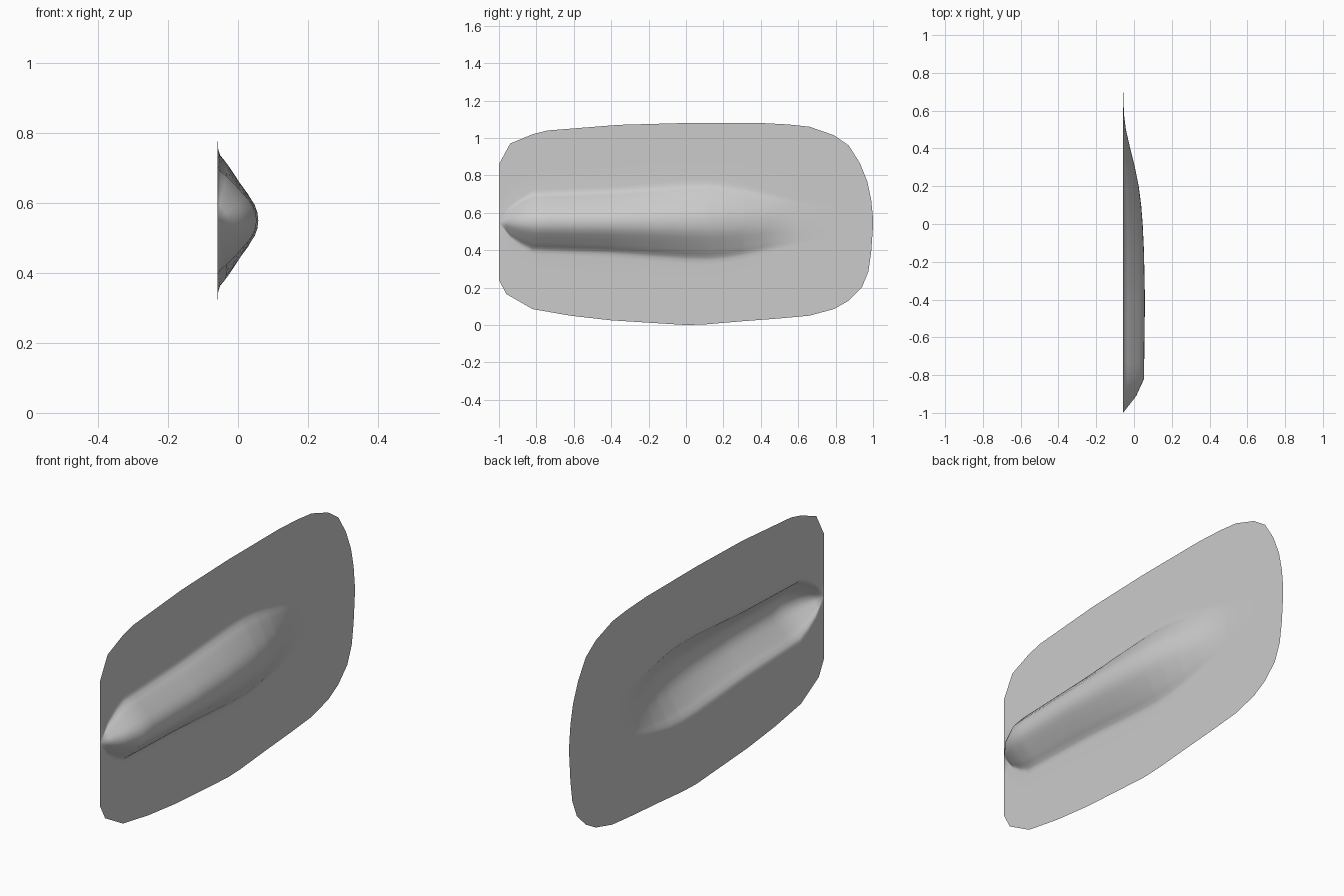
import bpy, bmesh

if "Cube" in bpy.data.objects:
    bpy.data.objects.remove(bpy.data.objects["Cube"])

SHEET_X = -0.058
SPINE_Z = 0.55

# Control points along the length (y, value)
TOP = [(-1, .86), (-.94, .97), (-.82, 1.02), (-.74, 1.04), (-.36, 1.07), (0, 1.08), (.4, 1.08),
       (.55, 1.072), (.66, 1.06), (.79, 1.015), (.87, .96), (.93, .865), (.97, .765), (.99, .67), (1, .57)]
BOTTOM = [(-1, .24), (-.96, .165), (-.82, .085), (-.62, .05), (-.4, .025), (0, 0), (.1, .003),
          (.3, .02), (.5, .035), (.66, .05), (.79, .085), (.87, .13), (.94, .2), (.975, .285), (.99, .39), (1, .53)]
HEIGHT = [(-1, 0), (-.91, .07), (-.82, .111), (-.4, .116), (-.15, .111), (0, .104), (.1, .096), (.2, .083),
          (.3, .063), (.4, .038), (.5, .015), (.58, .005), (.7, .001), (.8, 0), (1, 0)]
WIDTH = [(-1, 0), (-.94, .075), (-.88, .115), (-.82, .145), (-.4, .16), (0, .19), (.12, .193), (.22, .185),
         (.32, .168), (.45, .14), (.6, .11), (.8, .08), (.95, .05), (1, .01)]

# Half cross-section of the ridge: (fraction of half width, fraction of height)
HALF = [(0, 1), (.14, .98), (.28, .91), (.42, .78), (.58, .59), (.74, .40), (.88, .22), (.97, .07), (1.06, .015), (1.18, 0)]
SECTION = [(-a, h) for a, h in reversed(HALF[1:])] + HALF


def lerp_at(points, y):
    for (y0, v0), (y1, v1) in zip(points, points[1:]):
        if y <= y1:
            return v0 + (v1 - v0) * (y - y0) / (y1 - y0)
    return points[-1][1]


def column(bm, y):
    low, high = lerp_at(BOTTOM, y), lerp_at(TOP, y)
    height, width = lerp_at(HEIGHT, y), lerp_at(WIDTH, y)
    ridge = [(SPINE_Z + a * width, h * height) for a, h in SECTION]
    start, end = ridge[0][0], ridge[-1][0]
    pts = [(low + (start - low) * t, 0) for t in (0, .33, .67)] + ridge
    pts += [(end + (high - end) * t, 0) for t in (.33, .67, 1)]
    return [bm.verts.new((SHEET_X + h, y, z)) for z, h in pts]


# Flat rounded sheet with a raised tapering ridge, one open surface
bm = bmesh.new()
stations = sorted({p[0] for t in (TOP, BOTTOM, HEIGHT, WIDTH) for p in t})
columns = [column(bm, y) for y in stations]
for a, b in zip(columns, columns[1:]):
    for i in range(len(a) - 1):
        bm.faces.new((a[i], b[i], b[i + 1], a[i + 1]))
bmesh.ops.remove_doubles(bm, verts=bm.verts, dist=0.0003)
for f in bm.faces:
    f.smooth = True
mesh = bpy.data.meshes.new("ridged_sheet")
bm.to_mesh(mesh)
bm.free()
sheet = bpy.data.objects.new("ridged_sheet", mesh)
bpy.context.collection.objects.link(sheet)
